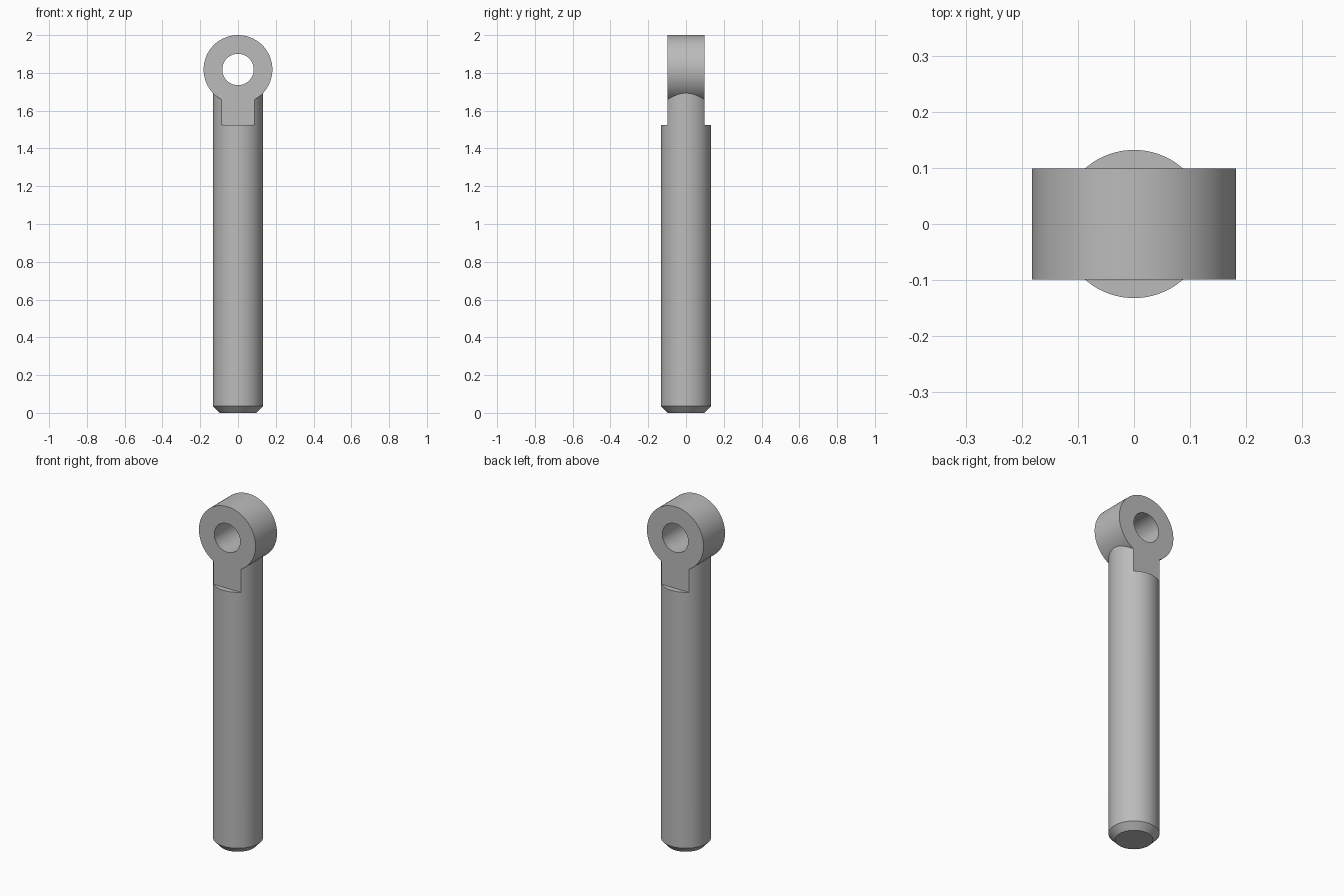
import bpy, bmesh, math
from mathutils import Matrix

cube = bpy.data.objects.get("Cube")
if cube:
    bpy.data.objects.remove(cube, do_unlink=True)

SHANK_R, EYE_R, HOLE_R = 0.132, 0.182, 0.083
EYE_Z, HALF_T, FLAT_Z = 1.818, 0.099, 1.525
SIDES = 96

steel = bpy.data.materials.new("grey_steel")
steel.use_nodes = True
colour = (0.5, 0.5, 0.5, 1)
steel.diffuse_color = colour
steel.node_tree.nodes["Principled BSDF"].inputs["Base Color"].default_value = colour


def make_object(name, bm):
    bmesh.ops.recalc_face_normals(bm, faces=bm.faces)
    mesh = bpy.data.meshes.new(name)
    bm.to_mesh(mesh)
    bm.free()
    mesh.materials.append(steel)
    obj = bpy.data.objects.new(name, mesh)
    bpy.context.collection.objects.link(obj)
    return obj


def cross_cylinder(name, radius, depth):
    """Cylinder along y, centred on the eye."""
    bm = bmesh.new()
    place = Matrix.Translation((0, 0, EYE_Z)) @ Matrix.Rotation(math.pi / 2, 4, "X")
    bmesh.ops.create_cone(bm, cap_ends=True, segments=SIDES, radius1=radius,
                          radius2=radius, depth=depth, matrix=place)
    return make_object(name, bm)


def combine(target, tool, operation):
    mod = target.modifiers.new(operation.lower(), "BOOLEAN")
    mod.operation = operation
    mod.solver = "EXACT"
    mod.object = tool
    bpy.context.view_layer.objects.active = target
    bpy.ops.object.modifier_apply(modifier=mod.name)
    bpy.data.objects.remove(tool, do_unlink=True)


# Round shank with a chamfered foot, turned from a profile
bm = bmesh.new()
profile = [(0.098, 0), (SHANK_R, 0.036), (SHANK_R, 1.8)]
rings = [[bm.verts.new((r * math.cos(math.tau * i / SIDES),
                        r * math.sin(math.tau * i / SIDES), z))
          for i in range(SIDES)] for r, z in profile]
for low, high in zip(rings, rings[1:]):
    for i in range(SIDES):
        j = (i + 1) % SIDES
        bm.faces.new((low[i], low[j], high[j], high[i]))
bm.faces.new(rings[0])
bm.faces.new(rings[-1])
bolt = make_object("eye_bolt", bm)

# Round eye, joined over the top of the shank
combine(bolt, cross_cylinder("eye", EYE_R, 0.4), "UNION")

# Front and back flats, milled down to a shoulder
for side in (-1, 1):
    bm = bmesh.new()
    place = Matrix.Translation((0, side * (HALF_T + 0.25), FLAT_Z + 0.5))
    bmesh.ops.create_cube(bm, size=1,
                          matrix=place @ Matrix.Diagonal((1, 0.5, 1, 1)))
    combine(bolt, make_object("flat_cutter", bm), "DIFFERENCE")

# Pin hole through the eye
combine(bolt, cross_cylinder("hole_cutter", HOLE_R, 1), "DIFFERENCE")

# Smooth round surfaces, crisp machined edges
bpy.ops.object.select_all(action="DESELECT")
bolt.select_set(True)
bpy.context.view_layer.objects.active = bolt
bpy.ops.object.shade_smooth_by_angle(angle=math.radians(25))
